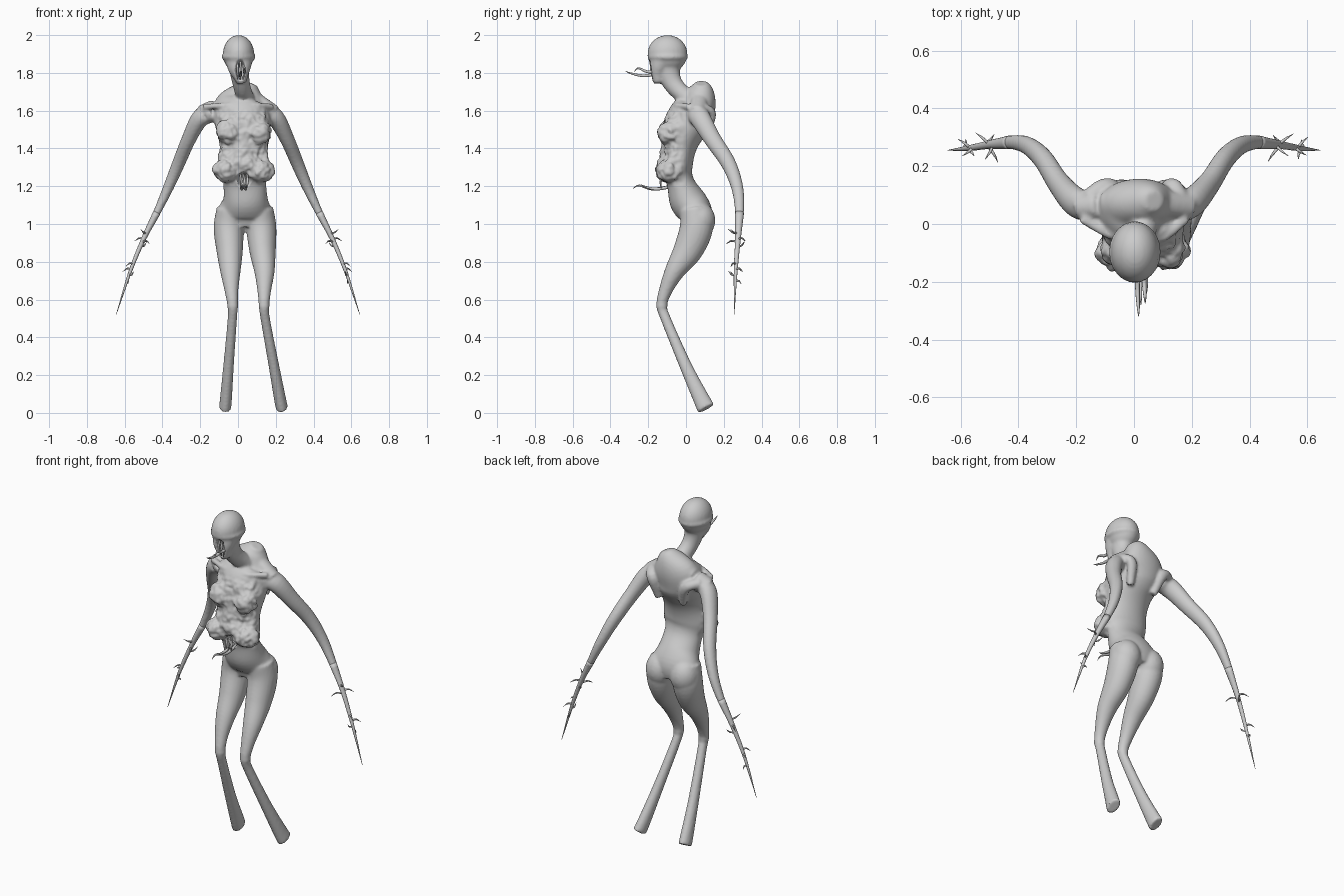
import bpy, bmesh, math, random
from mathutils import Vector, Matrix, noise

random.seed(4)
if "Cube" in bpy.data.objects:
    bpy.data.objects.remove(bpy.data.objects["Cube"])

skin = bpy.data.materials.new("pale grey skin")
skin.use_nodes = True
GREY = (0.6, 0.6, 0.6, 1)
skin.diffuse_color = GREY
skin.node_tree.nodes["Principled BSDF"].inputs["Base Color"].default_value = GREY


def spline(points, steps):
    """Catmull-Rom through tuples of any length."""
    p = [Vector(q) for q in points]
    p = [p[0] * 2 - p[1]] + p + [p[-1] * 2 - p[-2]]
    out = []
    for i in range(1, len(p) - 2):
        a, b, c, d = p[i - 1:i + 3]
        for k in range(steps):
            t = k / steps
            out.append((b * 2 + (c - a) * t + (a * 2 - b * 5 + c * 4 - d) * t * t
                        + (b * 3 - a - c * 3 + d) * t ** 3) / 2)
    return out + [p[-2]]


def tube(bm, sections, sides=24, steps=5):
    """Sweep ellipses given as (x, y, z, width radius, depth radius)."""
    secs = spline(sections, steps)
    centres = [Vector(s[:3]) for s in secs]
    rings = []
    for i, s in enumerate(secs):
        tan = (centres[min(i + 1, len(secs) - 1)] - centres[max(i - 1, 0)]).normalized()
        side = Vector((1, 0, 0)) if abs(tan.x) < 0.9 else Vector((0, 0, 1))
        u = (side - tan * side.dot(tan)).normalized()
        v = tan.cross(u)
        rings.append([bm.verts.new(centres[i] + u * math.cos(a) * max(s[3], 0.0008)
                                   + v * math.sin(a) * max(s[4], 0.0008))
                      for a in (math.tau * k / sides for k in range(sides))])
    for a, b in zip(rings, rings[1:]):
        for k in range(sides):
            j = (k + 1) % sides
            bm.faces.new((a[k], a[j], b[j], b[k]))
    bm.faces.new(rings[0][::-1])
    bm.faces.new(rings[-1])


def blob(bm, centre, radii):
    bmesh.ops.create_uvsphere(bm, u_segments=24, v_segments=16, radius=1,
                              matrix=Matrix.Translation(centre) @ Matrix.Diagonal((*radii, 1)))


def finish(bm, name):
    bmesh.ops.recalc_face_normals(bm, faces=bm.faces)
    mesh = bpy.data.meshes.new(name)
    bm.to_mesh(mesh)
    bm.free()
    obj = bpy.data.objects.new(name, mesh)
    bpy.context.collection.objects.link(obj)
    mesh.materials.append(skin)
    mesh.shade_smooth()
    return obj


def arm_path(s):
    return [(s * .13, .05, 1.59, .05, .055), (s * .2, .075, 1.56, .047, .055),
            (s * .26, .14, 1.45, .038, .046), (s * .315, .225, 1.32, .034, .04),
            (s * .37, .272, 1.19, .028, .032), (s * .43, .283, 1.06, .02, .024),
            (s * .5, .275, .92, .013, .015), (s * .57, .263, .75, .009, .01),
            (s * .645, .255, .52, .001, .001)]


body = bmesh.new()
# torso, from pelvis to the hump of the back
tube(body, [(.037, .06, .99, .12, .07), (.037, .05, 1.06, .145, .09), (.04, .005, 1.13, .118, .095),
            (.035, -.03, 1.22, .115, .073), (.03, -.05, 1.3, .138, .085),
            (.03, -.035, 1.4, .13, .088), (.03, -.01, 1.5, .143, .115),
            (.02, .035, 1.58, .15, .12), (.03, .07, 1.64, .14, .09),
            (.055, .08, 1.71, .075, .065), (.07, .08, 1.745, .035, .035)], 40)
# neck, skull, brow band and jaw
tube(body, [(.05, .05, 1.62, .06, .06), (.035, -.005, 1.675, .048, .048),
            (.02, -.06, 1.73, .045, .05), (.01, -.09, 1.79, .05, .06), (.005, -.1, 1.86, .06, .08)])
blob(body, (.003, -.098, 1.9), (.083, .106, .1))
blob(body, (.003, -.097, 1.885), (.091, .108, .035))
tube(body, [(.005, -.125, 1.88, .075, .07), (.008, -.145, 1.82, .06, .052),
            (.015, -.148, 1.775, .038, .036), (.02, -.145, 1.745, .025, .024)])
for s in (-1, 1):
    # arms, shoulder slopes, collarbones, shoulder blades
    tube(body, arm_path(s)[:8])
    tube(body, [(.045, .08, 1.69, .04, .05), (s * .1 + .02, .07, 1.645, .035, .045),
                (s * .19, .06, 1.59, .04, .045)])
    tube(body, [(.03 + s * .02, -.045, 1.63, .012, .012), (.02 + s * .08, -.05, 1.628, .013, .013),
                (s * .18, .02, 1.62, .018, .018)])
    tube(body, [(s * .16, .09, 1.61, .03, .03), (s * .11 + .02, .135, 1.58, .03, .025),
                (s * .08 + .03, .1, 1.46, .02, .02)])
    # sagging chest, belly folds and buttocks
    blob(body, (.03 + s * .082, -.085, 1.485), (.066, .065, .065))
    blob(body, (.03 + s * .09, -.09, 1.28), (.07, .07, .06))
    blob(body, (.037 + s * .08, .075, 1.02), (.08, .08, .095))
    # legs: middle line x, sideways offset, y, z, radii
    leg = [(.037, .075, .045, 1.08, .075, .08), (.037, .086, .055, .98, .08, .088),
           (.043, .087, .01, .86, .07, .078), (.05, .09, -.06, .75, .054, .053),
           (.052, .087, -.107, .65, .037, .036), (.055, .083, -.128, .57, .028, .029),
           (.057, .087, -.108, .5, .025, .027), (.07, .12, -.002, .25, .028, .033),
           (.08, .145, .088, .06, .032, .045), (.083, .152, .107, .023, .031, .048)]
    tube(body, [(m + s * o, y, z, a, b) for m, o, y, z, a, b in leg])
    blob(body, (.055 + s * .083, -.128, .565), (.03, .031, .025))
blob(body, (.03, -.08, 1.315), (.1, .07, .05))

# fuse the parts into one skin
raw = finish(body, "body_parts")
mod = raw.modifiers.new("fuse", 'REMESH')
mod.mode, mod.voxel_size = 'VOXEL', .008
mod = raw.modifiers.new("soften", 'SMOOTH')
mod.factor, mod.iterations = .5, 5
fused = bpy.data.meshes.new_from_object(raw.evaluated_get(bpy.context.evaluated_depsgraph_get()))
bpy.data.objects.remove(raw)
bm = bmesh.new()
bm.from_mesh(fused)
bm.normal_update()
# lumpy front of the torso, and sunken mouth and belly openings
openings = [(.012, 1.815, .026, .055, -.08, .05), (.03, 1.235, .035, .04, -.03, .06)]
for v in bm.verts:
    x, y, z = v.co
    if 1.2 < z < 1.62 and y < 0 and abs(x - .03) < .18:
        fade = min(1, -y / .06, (z - 1.2) / .05, (1.62 - z) / .05)
        v.co += v.normal * fade * (.015 * noise.noise(v.co * 18) + .008 * noise.noise(v.co * 45))
    for ox, oz, rx, rz, ylim, depth in openings:
        d = ((x - ox) / rx) ** 2 + ((z - oz) / rz) ** 2
        if d < 1 and y < ylim:
            v.co.y += depth * (1 - d) ** .6
finish(bm, "body")

# spiny forearms: bare tip plus hooked thorns
for s, label in ((1, "left"), (-1, "right")):
    bm = bmesh.new()
    tube(bm, arm_path(s)[5:], 12, 6)
    way = spline(arm_path(s)[5:], 20)
    for i, (at, length) in enumerate([(16, .06), (20, .06), (22, .075), (25, .055), (36, .045),
                                      (39, .05), (42, .04), (45, .035)]):
        base = Vector(way[at][:3])
        turn = (1 if i % 2 else -1) * random.uniform(.6, 1.3)
        out = Vector((math.cos(turn) * s * (1 if i % 4 < 2 else -1), math.sin(turn), .15)).normalized()
        mid = base + out * length * .55
        tip = base + out * length + Vector((s * .005, 0, -.02 if i % 3 else .015))
        tube(bm, [(*base, .006, .006), (*mid, .0045, .0045), (*tip, .0005, .0005)], 8, 4)
    finish(bm, label + "_forearm_spines")

# tongues reaching out of the mouth and the belly
tongues = bmesh.new()
for x, y, z, reach, drop in [(.012, -.12, 1.8, .2, .01), (.035, -.12, 1.82, .155, -.015),
                             (.02, -.07, 1.2, .21, -.012), (.04, -.07, 1.2, .17, .01)]:
    tube(tongues, [(x, y, z, .009, .009), (x, y - reach * .5, z - .015, .008, .008),
                   (x + .003, y - reach * .85, z - drop * .3, .005, .005),
                   (x + .004, y - reach, z + drop, .001, .001)], 10)
finish(tongues, "tongues")

# torn strands hanging across both openings
strands = bmesh.new()
for ox, oz, y, h in [(.012, 1.815, -.185, .05), (.03, 1.225, -.14, .038)]:
    for k in (-1, 0, 1):
        x = ox + k * .017
        tube(strands, [(x, y + .02, oz + h, .005, .005), (x + .004, y + .005, oz, .006, .005),
                       (x - .002 * k, y + .01, oz - h, .003, .003)], 8)
finish(strands, "strands")
